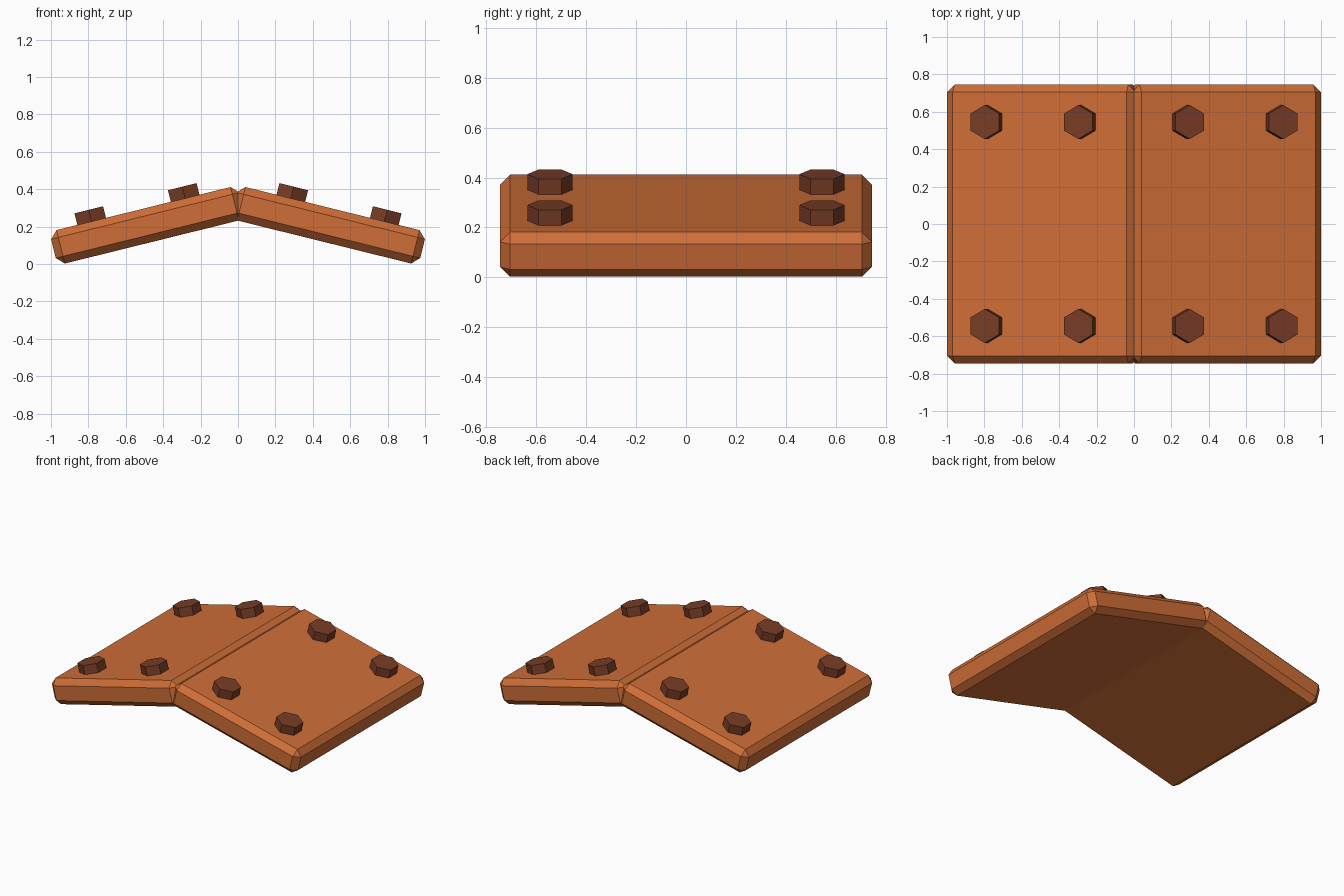
import bpy
import math
from mathutils import Matrix

cube = bpy.data.objects.get("Cube")
if cube:
    bpy.data.objects.remove(cube, do_unlink=True)


def material(name, colour):
    mat = bpy.data.materials.new(name)
    mat.use_nodes = True
    mat.diffuse_color = (*colour, 1)
    mat.node_tree.nodes["Principled BSDF"].inputs["Base Color"].default_value = (*colour, 1)
    return mat


copper = material("copper orange", (0.62, 0.155, 0.038))
rust = material("dark rust", (0.19, 0.046, 0.019))

TILT = math.radians(13.9)
INNER, OUTER = -0.10, 0.938      # plate ends along the slope
BOTTOM, TOP = 0.225, 0.409       # plate faces across the slope
DEPTH = 1.49
BEVEL = 0.04
BOLT_RADIUS, BOLT_HEIGHT = 0.091, 0.064


def place(obj, name, mat, side, along, y, up):
    """Put a part on the sloping frame of one side."""
    obj.name = name
    obj.data.materials.append(mat)
    slope = Matrix.Rotation(side * TILT, 4, 'Y')
    obj.matrix_world = slope @ Matrix.Translation((side * along, y, up))


for side, label in ((1, "left"), (-1, "right")):
    # Chamfered sloping plate
    bpy.ops.mesh.primitive_cube_add(size=1)
    plate = bpy.context.object
    plate.data.transform(Matrix.Diagonal((OUTER - INNER, DEPTH, TOP - BOTTOM, 1)))
    place(plate, label + "_plate", copper, side,
          (INNER + OUTER) / 2, 0, (TOP + BOTTOM) / 2)
    bevel = plate.modifiers.new("chamfer", 'BEVEL')
    bevel.width = BEVEL
    bevel.segments = 1

    # Hexagonal bolt heads standing on the plate
    for along, row in ((0.19, "upper"), (0.705, "lower")):
        for y, end in ((-0.545, "front"), (0.545, "back")):
            bpy.ops.mesh.primitive_cylinder_add(
                vertices=6, radius=BOLT_RADIUS, depth=BOLT_HEIGHT + 0.02)
            place(bpy.context.object, f"{label}_{row}_{end}_bolt", rust, side,
                  along, y, TOP + BOLT_HEIGHT / 2 - 0.01)
